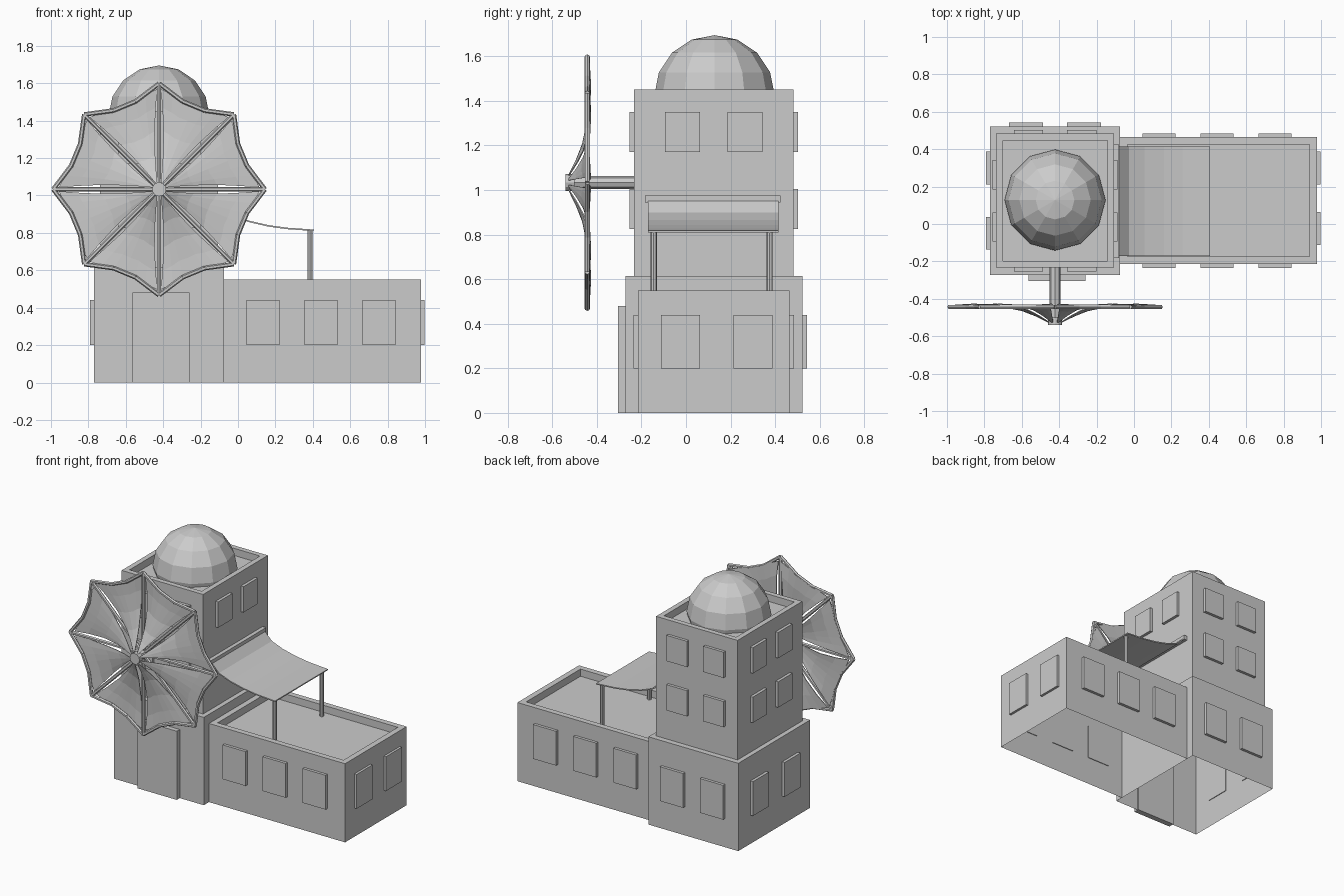
import bpy, bmesh, math
from mathutils import Vector

cube = bpy.data.objects.get("Cube")
if cube:
    bpy.data.objects.remove(cube, do_unlink=True)

stone = bpy.data.materials.new("plain grey")
stone.use_nodes = True
GREY = (0.6, 0.6, 0.6, 1)
stone.diffuse_color = GREY
stone.node_tree.nodes["Principled BSDF"].inputs["Base Color"].default_value = GREY


def finish(name, bm, normals=True):
    if normals:
        bmesh.ops.recalc_face_normals(bm, faces=bm.faces)
    mesh = bpy.data.meshes.new(name)
    bm.to_mesh(mesh)
    bm.free()
    mesh.materials.append(stone)
    obj = bpy.data.objects.new(name, mesh)
    bpy.context.collection.objects.link(obj)
    return obj


def add_box(bm, lo, hi):
    verts = bmesh.ops.create_cube(bm, size=1)["verts"]
    for v in verts:
        v.co = Vector([(a + b) / 2 + c * (b - a) for a, b, c in zip(lo, hi, v.co)])


def box(name, lo, hi):
    bm = bmesh.new()
    add_box(bm, lo, hi)
    return finish(name, bm)


def add_rod(bm, a, b, radius, sides=6):
    a, b = Vector(a), Vector(b)
    turn = (b - a).to_track_quat('Z', 'Y').to_matrix().to_4x4()
    turn.translation = (a + b) / 2
    bmesh.ops.create_cone(bm, cap_ends=True, segments=sides, radius1=radius,
                          radius2=radius, depth=(b - a).length, matrix=turn)


def block(name, cx, cy, hx, hy, z0, z1, rim=0, sink=0.05):
    """Open-bottomed building block, with a parapet if rim is set."""
    levels = [(0, z0), (0, z1)]
    if rim:
        levels += [(rim, z1), (rim, z1 - sink)]
    bm = bmesh.new()
    loops = [[bm.verts.new((cx + sx * (hx - t), cy + sy * (hy - t), z))
              for sx, sy in ((-1, -1), (1, -1), (1, 1), (-1, 1))] for t, z in levels]
    for low, high in zip(loops, loops[1:]):
        for i in range(4):
            j = (i + 1) % 4
            bm.faces.new((low[i], low[j], high[j], high[i]))
    bm.faces.new(loops[-1])
    return finish(name, bm, False)


def windows(name, axis, wall, side, centres, width, z0, z1, depth=0.02):
    """Row of window slabs standing out of a wall that faces along one axis."""
    bm = bmesh.new()
    for c in centres:
        lo, hi = [0, 0, z0], [0, 0, z1]
        lo[axis], hi[axis] = sorted((wall - side * 0.005, wall + side * depth))
        lo[1 - axis], hi[1 - axis] = c - width / 2, c + width / 2
        add_box(bm, lo, hi)
    finish(name, bm)


# Building masses
TX, TY = -0.422, 0.125
block("tower_base", TX, TY, 0.348, 0.397, 0, 0.614)
block("tower_upper", TX, TY, 0.315, 0.358, 0.614, 1.45, 0.036)
block("annex", 0.452, 0.125, 0.527, 0.34, 0, 0.55, 0.04)
box("front_door", (-0.565, -0.305, 0), (-0.26, -0.265, 0.48))

# Windows
for tag, side in (("front", -1), ("back", 1)):
    windows("annex_windows_" + tag, 1, 0.125 + side * 0.34, side,
            (0.134, 0.444, 0.754), 0.177, 0.2, 0.44)
    for row, z in (("middle", 0.825), ("top", 1.17)):
        windows(f"tower_windows_{tag}_{row}", 1, TY + side * 0.358, side,
                (TX - 0.142, TX + 0.142), 0.157, z, z + 0.18)
windows("annex_windows_end", 0, 0.979, 1, (-0.024, 0.3), 0.175, 0.2, 0.44, 0.017)
windows("base_windows_back", 1, TY + 0.397, 1, (TX - 0.155, TX + 0.155), 0.18, 0.2, 0.44)
windows("base_windows_side", 0, TX - 0.348, -1, (-0.05, 0.3), 0.175, 0.2, 0.44)
for row, z in (("middle", 0.825), ("top", 1.17)):
    windows("tower_windows_outer_" + row, 0, TX - 0.315, -1, (-0.016, 0.264), 0.157, z, z + 0.18)
windows("tower_windows_inner", 0, TX + 0.315, 1, (-0.016, 0.264), 0.157, 1.17, 1.35)

# Roof dome
bm = bmesh.new()
bmesh.ops.create_uvsphere(bm, u_segments=12, v_segments=8, radius=0.27)
bmesh.ops.delete(bm, geom=[v for v in bm.verts if v.co.z < -0.15], context='VERTS')
for v in bm.verts:
    v.co += Vector((TX, TY + 0.003, 1.425))
finish("roof_dome", bm)

# Canopy with wall rail and posts
bm = bmesh.new()
profile = [(-0.1, 0.965), (-0.03, 0.895), (0.056, 0.862), (0.16, 0.838),
           (0.26, 0.824), (0.405, 0.814)]
rows = [[bm.verts.new((x, y, z)) for y in (-0.17, 0.415)] for x, z in profile]
for a, b in zip(rows, rows[1:]):
    bm.faces.new((a[0], b[0], b[1], a[1]))
canopy = finish("canopy_cloth", bm)
solid = canopy.modifiers.new("thickness", 'SOLIDIFY')
solid.thickness = 0.008
solid.offset = 0
box("canopy_rail", (-0.11, -0.183, 0.945), (-0.08, 0.425, 0.975))
bm = bmesh.new()
for y in (-0.145, 0.375):
    add_rod(bm, (0.385, y, 0.5), (0.385, y, 0.812), 0.014, 8)
finish("canopy_posts", bm)

# Sail wheel: shaft and hub
HZ = 1.033
bm = bmesh.new()
add_rod(bm, (TX, -0.22, HZ), (TX, -0.52, HZ), 0.029, 8)
finish("wheel_shaft", bm)
bm = bmesh.new()
add_rod(bm, (TX, -0.5, HZ), (TX, -0.54, HZ), 0.038, 12)
finish("wheel_hub", bm)


def polar(r, degrees, y):
    a = math.radians(degrees)
    return Vector((TX + r * math.cos(a), y, HZ + r * math.sin(a)))


# Spokes and scalloped rim
TIP, DIP, PLANE = 0.566, 0.487, -0.443
spokes, rim = bmesh.new(), bmesh.new()
for k in range(8):
    a = 45 * k
    add_rod(spokes, polar(0.02, a, PLANE), polar(TIP, a, PLANE), 0.012)
    path = [polar(TIP, a, PLANE), polar(DIP, a + 15, PLANE),
            polar(DIP, a + 30, PLANE), polar(TIP, a + 45, PLANE)]
    for p, q in zip(path, path[1:]):
        add_rod(rim, p, q, 0.012)
finish("wheel_spokes", spokes)
finish("wheel_rim", rim)

# Cloth sails, one between each pair of spokes
CONE = [(0, -0.525), (0.15, -0.493), (0.3, -0.467), (0.55, -0.443), (0.8, -0.434), (1, -0.434)]
bm = bmesh.new()
for k in range(8):
    grid = []
    for v, y in CONE:
        row = []
        for i in range(7):
            u = i / 3 - 1
            edge = max(0, (abs(u) * 22.5 - 7.5) / 15)
            r = 0.036 + v * (DIP + (TIP - 0.03 - DIP) * edge - 0.036)
            gap = math.degrees(math.asin((0.01 + 0.014 * math.sin(math.pi * v)) / r))
            row.append(bm.verts.new(polar(r, 45 * k + 22.5 + u * (22.5 - gap),
                                          y + 0.01 * u * u * math.sin(math.pi * v))))
        grid.append(row)
    for a, b in zip(grid, grid[1:]):
        for i in range(6):
            bm.faces.new((a[i], a[i + 1], b[i + 1], b[i]))
sails = finish("wheel_sails", bm)
solid = sails.modifiers.new("thickness", 'SOLIDIFY')
solid.thickness = 0.005
solid.offset = 0
